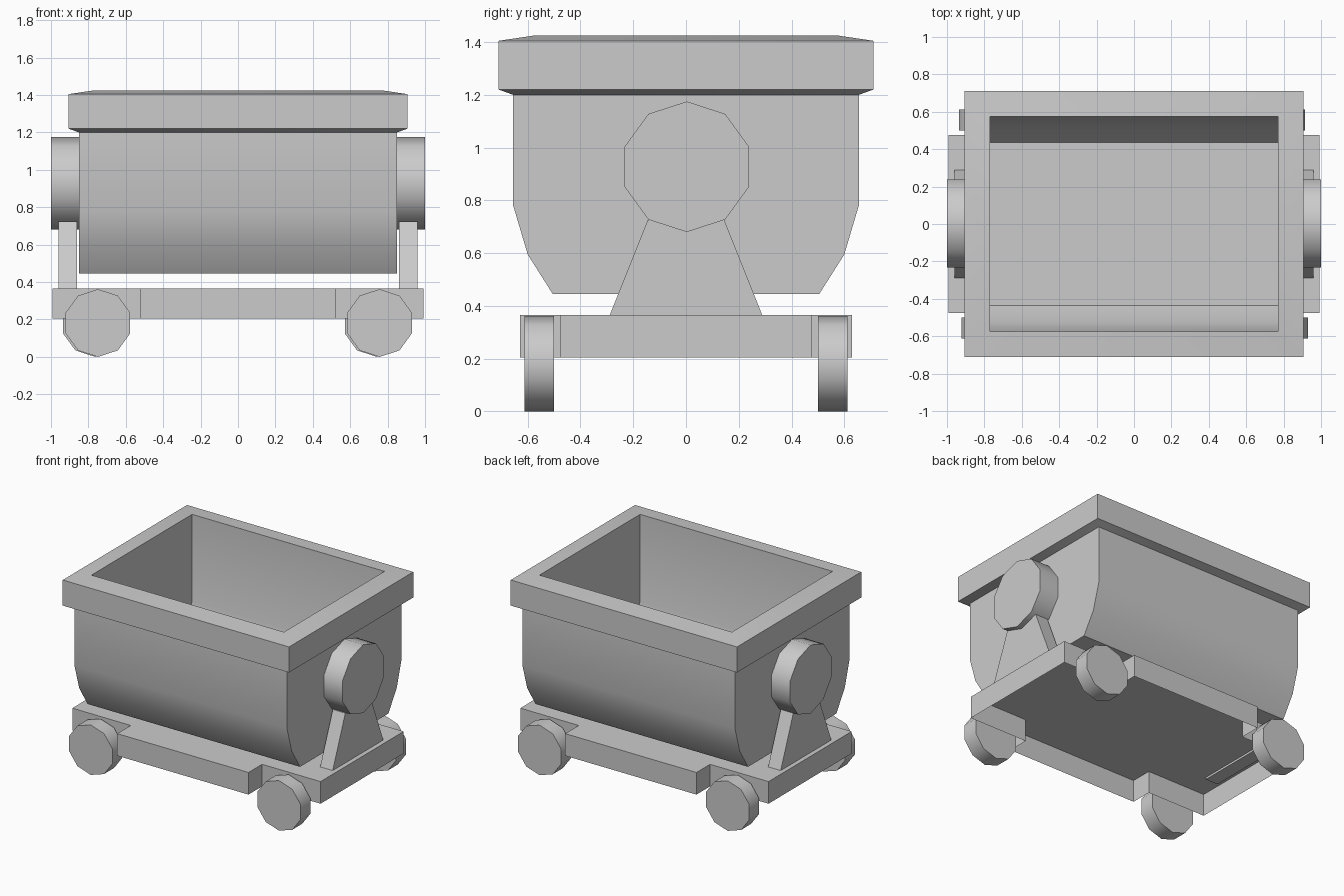
import bpy, bmesh, math

cube = bpy.data.objects.get("Cube")
if cube:
    bpy.data.objects.remove(cube, do_unlink=True)

grey = bpy.data.materials.new("plain grey")
grey.use_nodes = True
grey.diffuse_color = (0.6, 0.6, 0.6, 1)
grey.node_tree.nodes["Principled BSDF"].inputs["Base Color"].default_value = (0.6, 0.6, 0.6, 1)


def finish(name, bm):
    """Turn a bmesh into an object, smooth across shallow angles only."""
    mesh = bpy.data.meshes.new(name)
    bm.to_mesh(mesh)
    bm.free()
    mesh.materials.append(grey)
    obj = bpy.data.objects.new(name, mesh)
    bpy.context.collection.objects.link(obj)
    bpy.ops.object.select_all(action='DESELECT')
    obj.select_set(True)
    bpy.context.view_layer.objects.active = obj
    bpy.ops.object.shade_smooth_by_angle(angle=math.radians(40))
    return obj


def prism(name, outline, axis, start, end, open_dir=None, flip=False):
    """Extrude a 2D outline along an axis; open_dir (+1/-1) drops the top or bottom face."""
    bm = bmesh.new()
    rings = []
    for t in (start, end):
        ring = []
        for p in outline:
            co = list(p)
            co.insert("xyz".index(axis), t)
            ring.append(bm.verts.new(co))
        rings.append(ring)
        bm.faces.new(ring)
    n = len(outline)
    for i in range(n):
        j = (i + 1) % n
        bm.faces.new((rings[0][i], rings[0][j], rings[1][j], rings[1][i]))
    bmesh.ops.recalc_face_normals(bm, faces=bm.faces[:])
    if open_dir:
        bm.normal_update()
        gone = [f for f in bm.faces if f.normal.z * open_dir > 0.9]
        bmesh.ops.delete(bm, geom=gone, context='FACES')
    if flip:
        bmesh.ops.reverse_faces(bm, faces=bm.faces[:])
    return finish(name, bm)


def mirrored(half):
    """Complete a right-hand profile with its mirror image."""
    return half + [(-y, z) for y, z in reversed(half)]


def decagon(cx, cz, r):
    return [(cx + r * math.sin(math.tau * i / 10), cz + r * math.cos(math.tau * i / 10))
            for i in range(10)]


# Tub: outer skin and inner lining, both open at the top
outer = mirrored([(0.655, 1.2), (0.655, 0.78), (0.6, 0.595), (0.505, 0.445)])
inner = mirrored([(0.575, 1.425), (0.575, 0.8), (0.525, 0.64), (0.435, 0.515)])
prism("tub_outside", outer, "x", -0.85, 0.85, open_dir=1)
prism("tub_lining", inner, "x", -0.77, 0.77, open_dir=1, flip=True)

# Rim: rectangular rings joined from the tub wall round to the opening
bm = bmesh.new()
previous = None
for x, y, z in ((0.85, 0.655, 1.2), (0.905, 0.71, 1.22), (0.905, 0.71, 1.405), (0.77, 0.575, 1.425)):
    ring = [bm.verts.new((sx * x, sy * y, z)) for sx, sy in ((-1, -1), (1, -1), (1, 1), (-1, 1))]
    if previous:
        for i in range(4):
            j = (i + 1) % 4
            bm.faces.new((previous[i], previous[j], ring[j], ring[i]))
    previous = ring
finish("tub_rim", bm)

# Chassis: cross-shaped deck with a skirt, hollow underneath
corner = [(0.993, 0.475), (0.525, 0.475), (0.525, 0.63)]
side = corner + [(-x, y) for x, y in reversed(corner)]
plan = side + [(-x, -y) for x, y in side]
prism("chassis", plan, "z", 0.205, 0.365, open_dir=-1)

# Pivot drums and the brackets that carry them
for label, s in (("left", 1), ("right", -1)):
    prism(label + "_pivot", decagon(0.003, 0.9275, 0.2475), "x", s * 0.85, s * 1.0)
    prism(label + "_bracket", mirrored([(0.295, 0.35), (0.145, 0.725)]), "x", s * 0.86, s * 0.96)

# Wheels
for end, sy, shift in (("front", -1, 0.004), ("back", 1, -0.01)):
    for label, sx in (("left", 1), ("right", -1)):
        prism(end + "_" + label + "_wheel", decagon(sx * 0.753 + shift, 0.181, 0.181),
              "y", sy * 0.5, sy * 0.613)
